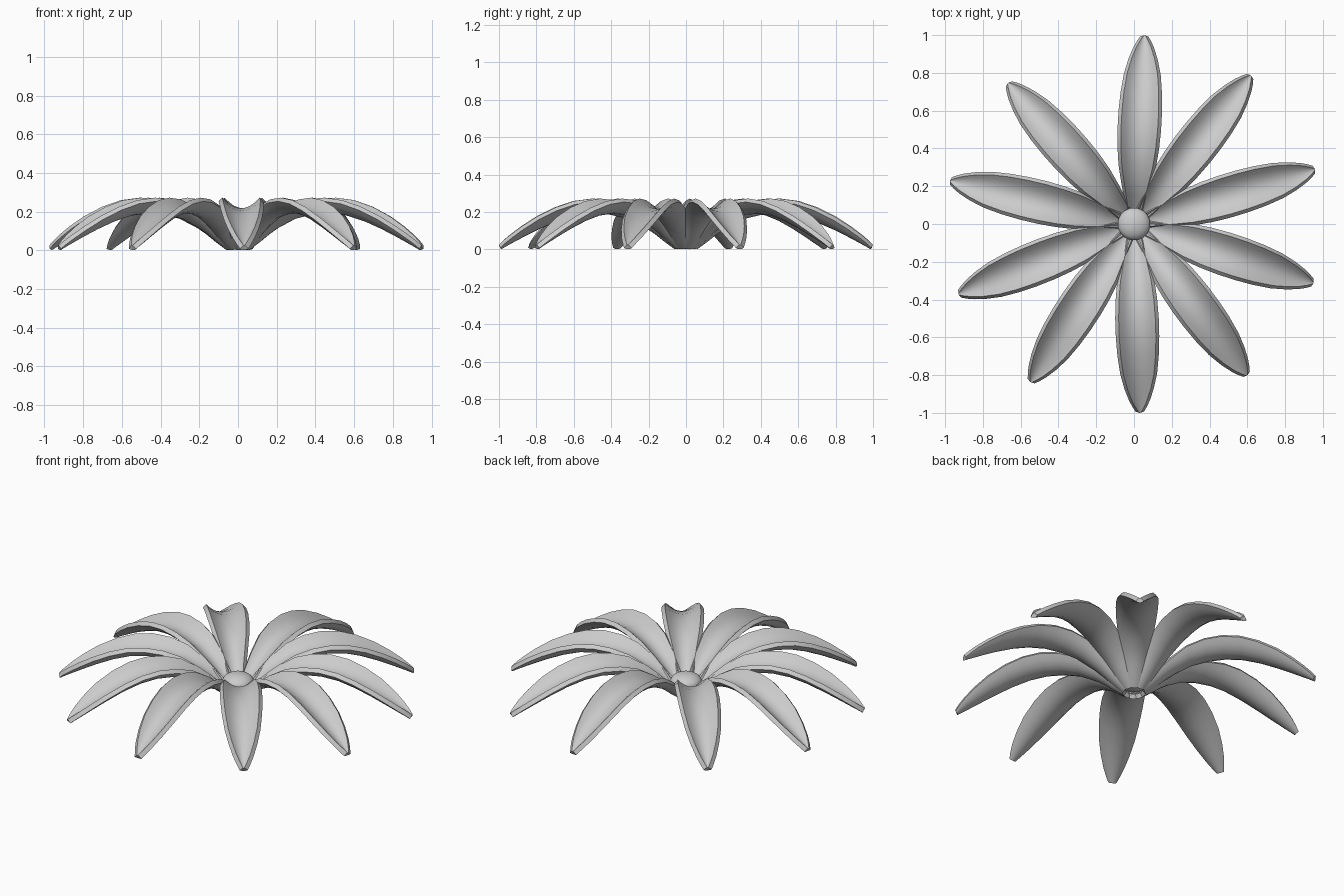
import bpy, bmesh, math

if "Cube" in bpy.data.objects:
    bpy.data.objects.remove(bpy.data.objects["Cube"])

# Petal stations: radius, midline height, half width
STATIONS = [
    (0.045, 0.022, 0.030), (0.10, 0.062, 0.040), (0.15, 0.102, 0.050),
    (0.20, 0.136, 0.061), (0.30, 0.187, 0.081), (0.40, 0.211, 0.092),
    (0.50, 0.217, 0.097), (0.60, 0.204, 0.097), (0.70, 0.173, 0.092),
    (0.80, 0.130, 0.080), (0.88, 0.090, 0.060), (0.94, 0.058, 0.038),
    (0.975, 0.039, 0.020), (1.0, 0.024, 0.004),
]
ACROSS = 8
CUP = 0.055        # how far the rims rise above the midline
THICKNESS = 0.026


def smooth(obj, angle):
    bpy.ops.object.select_all(action='DESELECT')
    obj.select_set(True)
    bpy.context.view_layer.objects.active = obj
    bpy.ops.object.shade_smooth_by_angle(angle=math.radians(angle))


def make_petal():
    bm = bmesh.new()
    rows = []
    for r, z, w in STATIONS:
        row = []
        for j in range(ACROSS + 1):
            s = 2 * j / ACROSS - 1
            row.append(bm.verts.new((r, s * w, z + CUP * (w / 0.097) * s * s)))
        rows.append(row)
    for a, b in zip(rows, rows[1:]):
        for j in range(ACROSS):
            bm.faces.new((a[j], b[j], b[j + 1], a[j + 1]))
    mesh = bpy.data.meshes.new("petal")
    bm.to_mesh(mesh)
    bm.free()
    obj = bpy.data.objects.new("petal_01", mesh)
    bpy.context.collection.objects.link(obj)
    bpy.context.view_layer.objects.active = obj
    mod = obj.modifiers.new("thickness", 'SOLIDIFY')
    mod.thickness = THICKNESS
    mod.offset = -1
    bpy.ops.object.modifier_apply(modifier=mod.name)
    smooth(obj, 35)
    return obj


# Ten petals, 35 degrees apart, leaving one wider gap
first = make_petal()
for i in range(10):
    petal = first
    if i:
        petal = bpy.data.objects.new(f"petal_{i + 1:02d}", first.data)
        bpy.context.collection.objects.link(petal)
    petal.rotation_euler.z = math.radians(86.8 - 35 * i)

# Flattened round flower centre
bpy.ops.mesh.primitive_uv_sphere_add(segments=32, ring_count=16, radius=0.086,
                                     location=(0, 0, 0.08))
centre = bpy.context.object
centre.name = "flower_centre"
centre.scale.z = 0.58
smooth(centre, 40)
